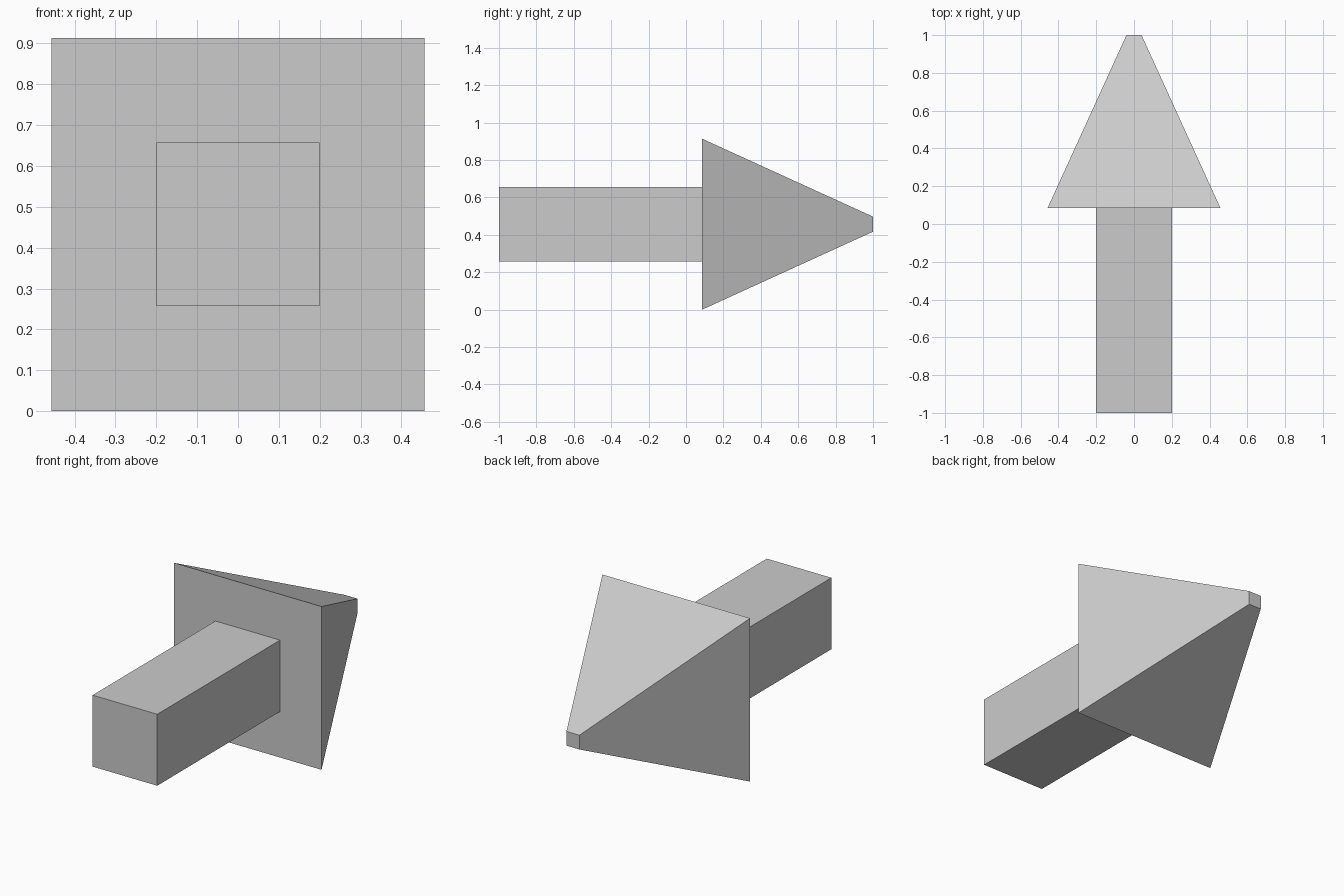
import bpy
import bmesh

cube = bpy.data.objects.get("Cube")
if cube:
    bpy.data.objects.remove(cube, do_unlink=True)

CENTRE_Z = 0.457

# Single light grey finish
grey = bpy.data.materials.new("light_grey")
grey.use_nodes = True
grey.diffuse_color = (0.6, 0.6, 0.6, 1)
grey.node_tree.nodes["Principled BSDF"].inputs["Base Color"].default_value = (0.6, 0.6, 0.6, 1)


def square_prism(name, y_front, y_back, half_front, half_back):
    """Flat-sided bar along y whose square section may taper."""
    bm = bmesh.new()
    corners = ((-1, -1), (1, -1), (1, 1), (-1, 1))
    front, back = [
        [bm.verts.new((x * half, y, CENTRE_Z + z * half)) for x, z in corners]
        for y, half in ((y_front, half_front), (y_back, half_back))
    ]
    bm.faces.new(front)
    bm.faces.new(back[::-1])
    for i in range(4):
        j = (i + 1) % 4
        bm.faces.new((front[i], back[i], back[j], front[j]))
    bmesh.ops.recalc_face_normals(bm, faces=bm.faces)
    mesh = bpy.data.meshes.new(name)
    bm.to_mesh(mesh)
    bm.free()
    mesh.materials.append(grey)
    obj = bpy.data.objects.new(name, mesh)
    bpy.context.collection.objects.link(obj)
    return obj


# Straight shaft and blunt-tipped pyramid head
square_prism("arrow_shaft", -1.0, 0.086, 0.2, 0.2)
square_prism("arrow_head", 0.086, 1.0, 0.457, 0.04)
